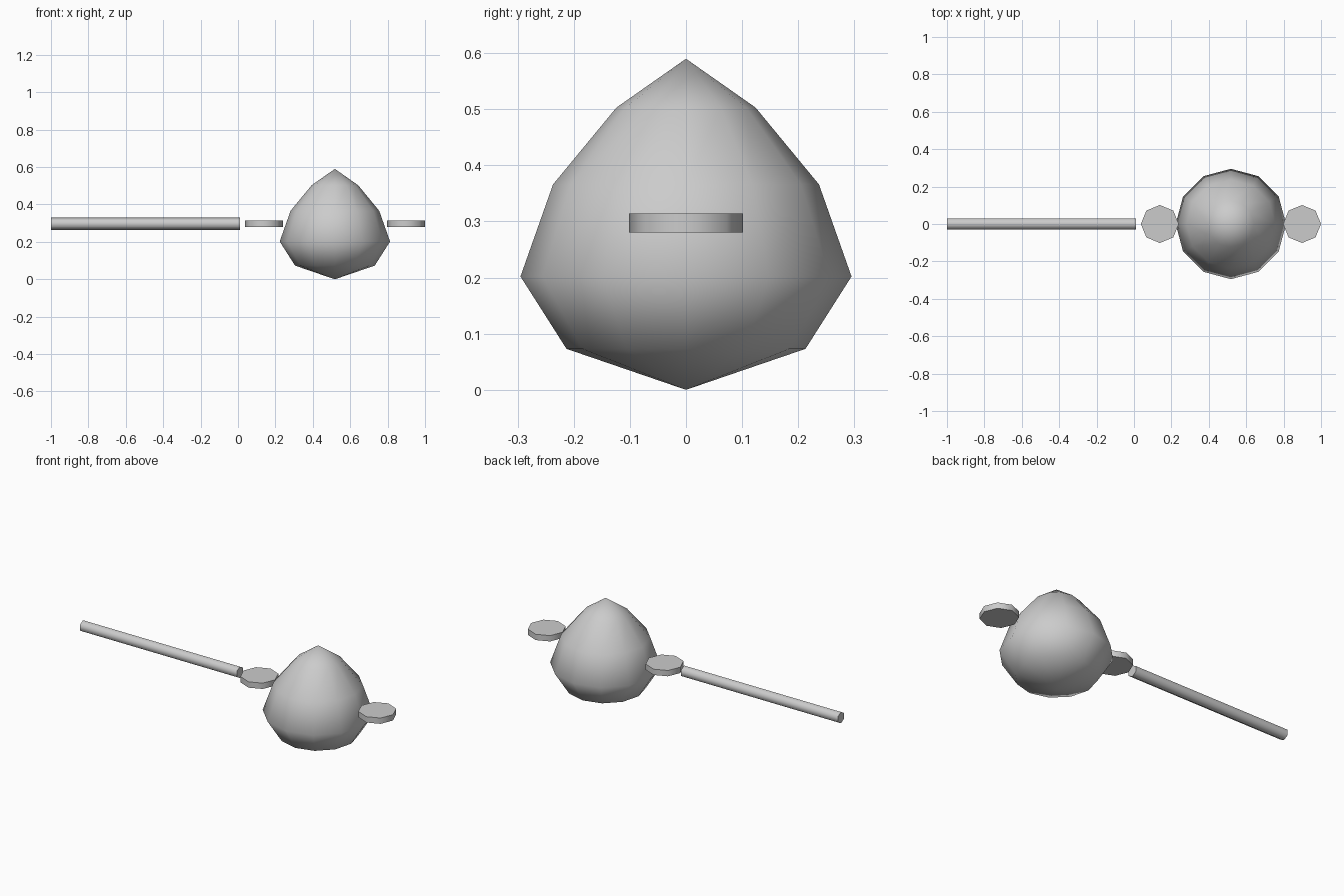
import bpy, bmesh, math
from mathutils import Matrix

if "Cube" in bpy.data.objects:
    bpy.data.objects.remove(bpy.data.objects["Cube"])

grey = bpy.data.materials.new("plain_grey")
grey.diffuse_color = (0.6, 0.6, 0.6, 1)
grey.use_nodes = True
grey.node_tree.nodes["Principled BSDF"].inputs["Base Color"].default_value = grey.diffuse_color


def finish(name, bm, sharp_angle):
    bmesh.ops.recalc_face_normals(bm, faces=bm.faces)
    for f in bm.faces:
        f.smooth = True
    for e in bm.edges:
        if e.calc_face_angle(0) > sharp_angle:
            e.smooth = False
    mesh = bpy.data.meshes.new(name)
    bm.to_mesh(mesh)
    bm.free()
    mesh.materials.append(grey)
    bpy.context.collection.objects.link(bpy.data.objects.new(name, mesh))


def prism(name, sides, radius, depth, matrix):
    bm = bmesh.new()
    bmesh.ops.create_cone(bm, cap_ends=True, segments=sides, radius1=radius,
                          radius2=radius, depth=depth, matrix=matrix)
    finish(name, bm, math.radians(75))


# pear-shaped body: twelve-sided rings between two pointed poles
CX, SIDES = 0.518, 12
rings = [(0.213, 0.073), (0.295, 0.202), (0.237, 0.366), (0.124, 0.503)]
bm = bmesh.new()
loops = [[bm.verts.new((CX + r * math.cos(2 * math.pi * i / SIDES),
                        r * math.sin(2 * math.pi * i / SIDES), z))
          for i in range(SIDES)] for r, z in rings]
bottom = bm.verts.new((CX, 0, 0.002))
top = bm.verts.new((CX, 0, 0.59))
bottom.co.z = 0
for i in range(SIDES):
    j = (i + 1) % SIDES
    for a, b in zip(loops, loops[1:]):
        bm.faces.new((a[i], a[j], b[j], b[i]))
    bm.faces.new((bottom, loops[0][j], loops[0][i]))
    bm.faces.new((top, loops[-1][i], loops[-1][j]))
finish("body", bm, math.pi)

# flat octagonal discs on either side of the body
for name, x in (("left_disc", 0.138), ("right_disc", 0.8985)):
    prism(name, 8, 0.1015, 0.034, Matrix.Translation((x, 0, 0.297)))

# long hexagonal rod lying along x, with a ridge on top
prism("rod", 6, 0.033, 1.012,
      Matrix.Translation((-0.494, 0, 0.297)) @ Matrix.Rotation(math.pi / 2, 4, 'Y')
      @ Matrix.Rotation(0, 4, 'Z'))
rod = bpy.data.objects["rod"]
# make sure the ridge points straight up
zs = max(v.co.z for v in rod.data.vertices)
if zs < 0.297 + 0.032:
    rod.data.transform(Matrix.Translation((0, 0, 0.297)) @ Matrix.Rotation(math.pi / 6, 4, 'X')
                       @ Matrix.Translation((0, 0, -0.297)))
